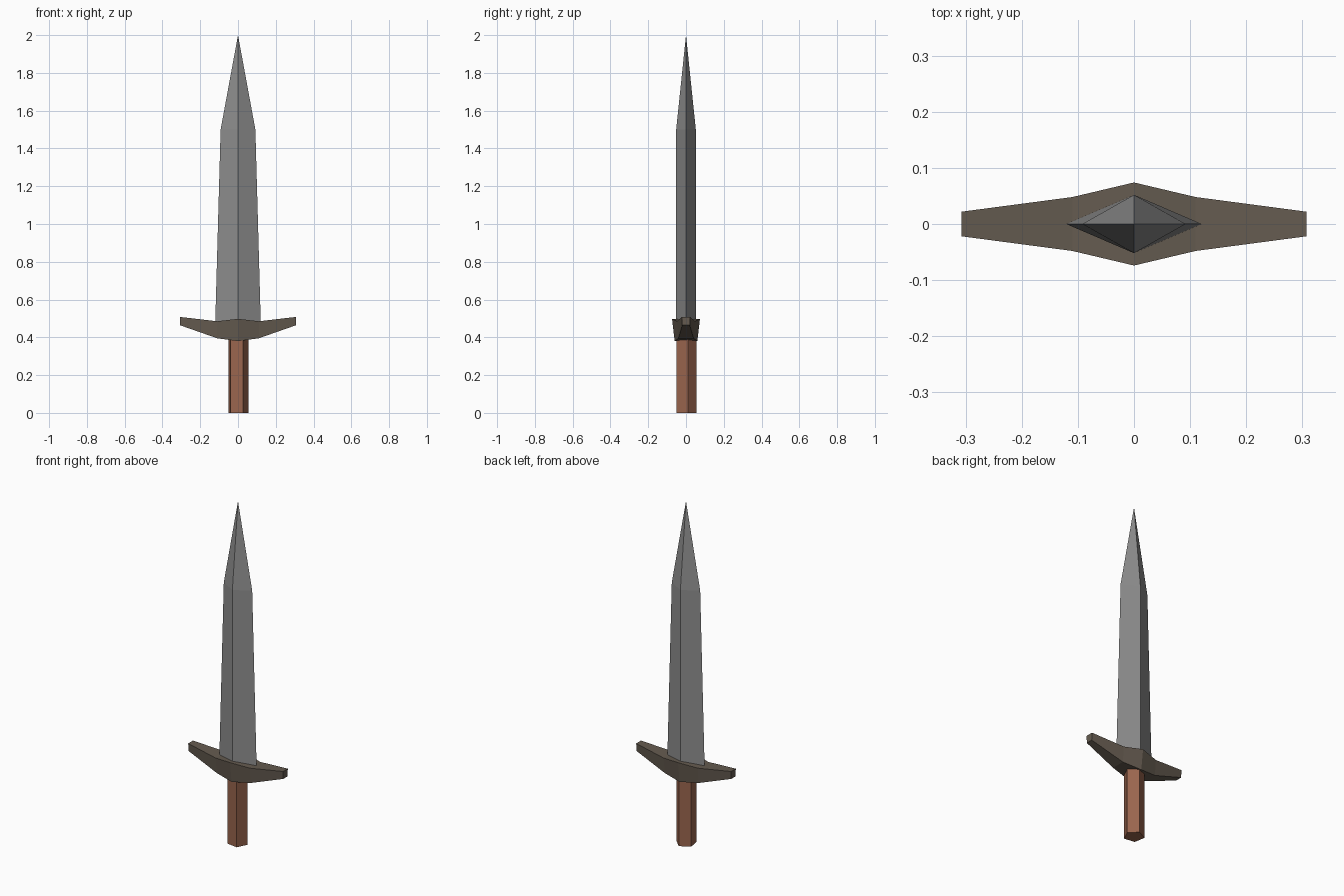
import bpy, bmesh, math

if "Cube" in bpy.data.objects:
    bpy.data.objects.remove(bpy.data.objects["Cube"])


def loft(name, rings, color):
    """Skin a list of equal-length closed rings and cap both ends."""
    bm = bmesh.new()
    loops = [[bm.verts.new(p) for p in ring] for ring in rings]
    n = len(loops[0])
    for a, b in zip(loops, loops[1:]):
        for i in range(n):
            j = (i + 1) % n
            bm.faces.new((a[i], a[j], b[j], b[i]))
    bm.faces.new(loops[0])
    bm.faces.new(loops[-1])
    # The blade point is a collapsed ring
    bmesh.ops.remove_doubles(bm, verts=bm.verts, dist=1e-5)
    bmesh.ops.recalc_face_normals(bm, faces=bm.faces)
    mesh = bpy.data.meshes.new(name)
    bm.to_mesh(mesh)
    bm.free()
    obj = bpy.data.objects.new(name, mesh)
    bpy.context.collection.objects.link(obj)
    mat = bpy.data.materials.new(name + "_material")
    mat.diffuse_color = (*color, 1)
    mat.use_nodes = True
    mat.node_tree.nodes["Principled BSDF"].inputs["Base Color"].default_value = mat.diffuse_color
    mesh.materials.append(mat)
    return obj


def diamond(hx, hy, z):
    return [(hx, 0, z), (0, hy, z), (-hx, 0, z), (0, -hy, z)]


def pentagon(r, z):
    angles = [math.radians(-62 + 72 * i) for i in range(5)]
    return [(r * math.cos(a), r * math.sin(a), z) for a in angles]


# Blade: diamond section, slight taper, then a long point
blade = loft("blade", [diamond(0.121, 0.052, 0.46),
                       diamond(0.092, 0.052, 1.50)], (0.27, 0.27, 0.27))
bm = bmesh.new()
bm.from_mesh(blade.data)
top = max(bm.faces, key=lambda f: f.calc_center_median().z)
bmesh.ops.poke(bm, faces=[top])
max(bm.verts, key=lambda v: (len(v.link_faces) == 4 and abs(v.co.x) + abs(v.co.y) < 1e-4)).co = (0, 0, 2)
bm.to_mesh(blade.data)
bm.free()

# Guard: stations of (x, bottom z, bottom half depth, top z, top half depth)
half = [(0, 0.38, 0.06, 0.498, 0.074),
        (0.11, 0.395, 0.04, 0.485, 0.048),
        (0.307, 0.464, 0.02, 0.508, 0.022)]
stations = [(-s[0], *s[1:]) for s in half[:0:-1]] + half
loft("guard", [[(x, -yb, zb), (x, yb, zb), (x, yt, zt), (x, -yt, zt)]
               for x, zb, yb, zt, yt in stations], (0.13, 0.105, 0.08))

# Grip: five-sided handle
loft("grip", [pentagon(0.056, 0), pentagon(0.056, 0.40)], (0.32, 0.13, 0.075))
